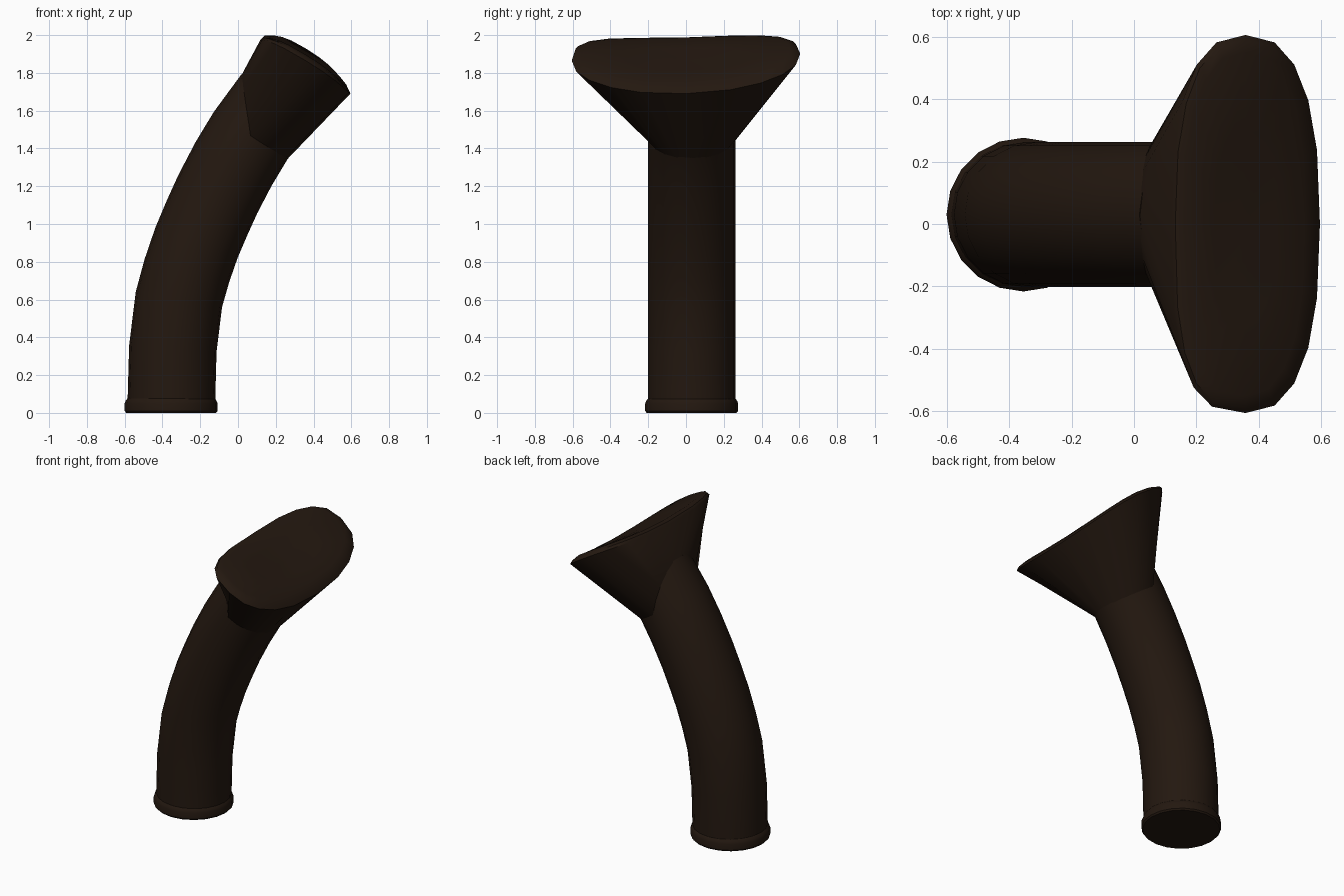
import bpy, bmesh, math

if "Cube" in bpy.data.objects:
    bpy.data.objects.remove(bpy.data.objects["Cube"])

SIDES = 20
CY = 0.03          # the pipe sits slightly off centre in y

mat = bpy.data.materials.new("dark_brown")
mat.diffuse_color = (0.017, 0.009, 0.005, 1)
mat.use_nodes = True
mat.node_tree.nodes["Principled BSDF"].inputs["Base Color"].default_value = mat.diffuse_color


def loft(name, rings, angle=35):
    """Skin a list of equal-length rings and close both ends."""
    bm = bmesh.new()
    rows = [[bm.verts.new(p) for p in ring] for ring in rings]
    for a, b in zip(rows, rows[1:]):
        for i in range(SIDES):
            j = (i + 1) % SIDES
            bm.faces.new((a[i], a[j], b[j], b[i]))
    bm.faces.new(rows[0][::-1])
    bm.faces.new(rows[-1])
    bmesh.ops.recalc_face_normals(bm, faces=bm.faces)
    mesh = bpy.data.meshes.new(name)
    bm.to_mesh(mesh)
    bm.free()
    obj = bpy.data.objects.new(name, mesh)
    bpy.context.collection.objects.link(obj)
    mesh.materials.append(mat)
    bpy.ops.object.select_all(action='DESELECT')
    obj.select_set(True)
    bpy.context.view_layer.objects.active = obj
    bpy.ops.object.shade_smooth_by_angle(angle=math.radians(angle))
    return obj


def circle(x, z, r, tilt=0, rear_rise=0):
    """Ring whose axis leans tilt degrees towards +x; its rear half may climb the axis."""
    c, s = math.cos(math.radians(tilt)), math.sin(math.radians(tilt))
    pts = []
    for i in range(SIDES):
        t = math.tau * i / SIDES
        u = r * math.cos(t)
        k = rear_rise * max(0, -math.cos(t))
        pts.append((x + u * c + k * 0.58, CY + r * math.sin(t), z - u * s + k * 0.78))
    return pts


def oval(half_x, half_y, z_mid):
    """Squarish oval in the sloping mouth, its two ends lifted a little."""
    pts = []
    for i in range(SIDES):
        t = math.tau * i / SIDES
        c, s = math.cos(t), math.sin(t)
        e = 0.68 if c < 0 and s < 0 else 0.8
        dx = math.copysign(abs(c) ** e, c) * half_x
        y = math.copysign(abs(s) ** e, s) * half_y
        lift = 0.05 * (y / 0.6) ** 2 + 0.018 * y / 0.6
        pts.append((0.357 + dx, y, z_mid - 0.6 * dx + lift))
    return pts


# Curved pipe, running on into the head
path = [(-0.353, 0.05, 0), (-0.345, 0.34, 4), (-0.313, 0.60, 10), (-0.27, 0.755, 15),
        (-0.22, 0.90, 20), (-0.165, 1.03, 23), (-0.106, 1.16, 26),
        (-0.025, 1.315, 29.5), (0.065, 1.465, 33), (0.205, 1.655, 36)]
loft("curved_pipe", [circle(x, z, 0.232, a) for x, z, a in path])

# Flared head with a closed mouth and a narrow chamfered rim
loft("flared_head", [circle(0.065, 1.465, 0.230, 33, 0.25),
                     oval(0.238, 0.605, 1.833),
                     oval(0.225, 0.59, 1.853),
                     oval(0.19, 0.55, 1.872),
                     oval(0.10, 0.30, 1.872),
                     oval(0.02, 0.06, 1.872)])

# Base collar
collar = [(0.0, 0.238), (0.01, 0.246), (0.05, 0.246), (0.065, 0.24), (0.078, 0.23)]
loft("base_collar", [circle(-0.354, z, r) for z, r in collar])
